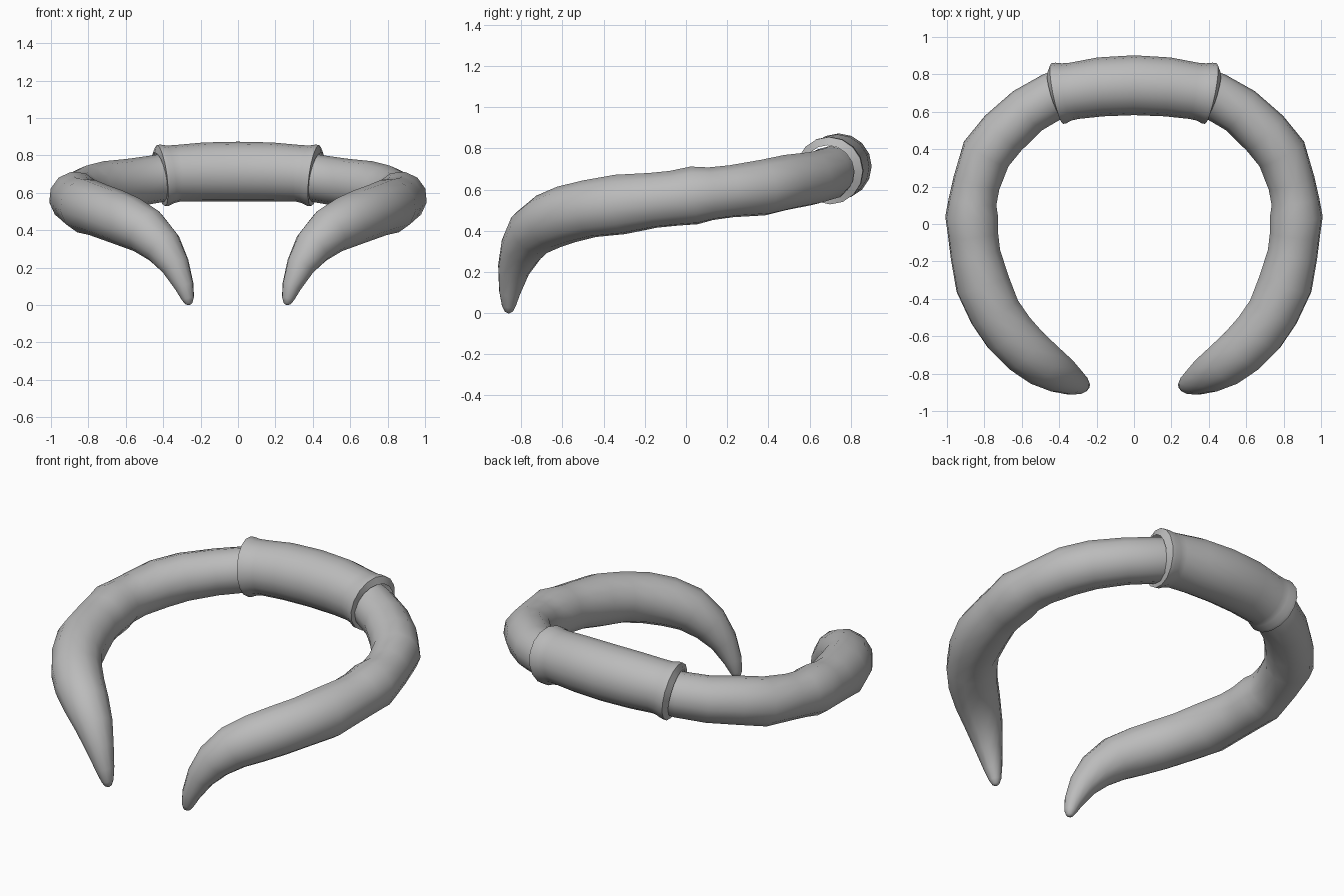
import bpy, bmesh, math
from mathutils import Vector

if "Cube" in bpy.data.objects:
    bpy.data.objects.remove(bpy.data.objects["Cube"])

grey = bpy.data.materials.new("stone_grey")
grey.diffuse_color = (0.5, 0.5, 0.5, 1)
grey.use_nodes = True
grey.node_tree.nodes["Principled BSDF"].inputs["Base Color"].default_value = grey.diffuse_color


def sweep(name, stations, sides, cap_end, angle):
    """Skin round rings along (x, y, z, radius) stations, mirrored over x = 0."""
    pts = [Vector(s[:3]) for s in stations]
    bm = bmesh.new()
    rings, up = [], Vector((0, 0, 1))
    for i, (p, s) in enumerate(zip(pts, stations)):
        t = (pts[min(i + 1, len(pts) - 1)] - pts[max(i - 1, 0)]).normalized()
        if abs(p.x) < 1e-6:
            t = Vector((1, 0, 0))
        up = (up - t * up.dot(t)).normalized()
        side = t.cross(up)
        rings.append([bm.verts.new(p + s[3] * (math.cos(a) * up + math.sin(a) * side))
                      for a in (2 * math.pi * k / sides for k in range(sides))])
    for a, b in zip(rings, rings[1:]):
        for k in range(sides):
            n = (k + 1) % sides
            bm.faces.new((a[k], a[n], b[n], b[k]))
    if cap_end:
        bm.faces.new(rings[-1])
    bmesh.ops.recalc_face_normals(bm, faces=bm.faces)
    mesh = bpy.data.meshes.new(name)
    bm.to_mesh(mesh)
    bm.free()
    mesh.materials.append(grey)
    ob = bpy.data.objects.new(name, mesh)
    bpy.context.collection.objects.link(ob)
    bpy.ops.object.select_all(action='DESELECT')
    ob.select_set(True)
    bpy.context.view_layer.objects.active = ob
    bpy.ops.object.shade_smooth_by_angle(angle=math.radians(angle))
    mirror = ob.modifiers.new("mirror", 'MIRROR')
    mirror.use_clip = True
    return ob


# Horn arm: from inside the collar, round the side, down to the claw tip
arm = [
    (.36, .708, .69, .125), (.43, .685, .675, .128), (.57, .605, .653, .13),
    (.70, .485, .635, .135), (.79, .375, .61, .137), (.842, .22, .592, .128),
    (.863, .12, .58, .130), (.868, .04, .572, .143), (.86, -.06, .558, .136),
    (.848, -.16, .548, .136), (.81, -.32, .528, .148), (.745, -.47, .507, .142),
    (.67, -.58, .48, .142), (.585, -.67, .445, .138), (.49, -.745, .395, .127),
    (.40, -.80, .31, .105), (.335, -.838, .21, .078), (.287, -.857, .10, .052),
    (.268, -.861, .035, .034), (.263, -.861, .008, .02), (.262, -.861, .0, .006),
]
sweep("horn_arms", arm, 12, True, 60)

# Collar: slightly barrelled sleeve with flared rims
collar = [
    (0, .742, .713, .160), (.18, .733, .711, .158), (.32, .712, .704, .152),
    (.36, .706, .699, .155), (.392, .700, .694, .165), (.412, .697, .692, .165),
    (.422, .694, .690, .128),
]
sweep("collar", collar, 16, False, 50)
